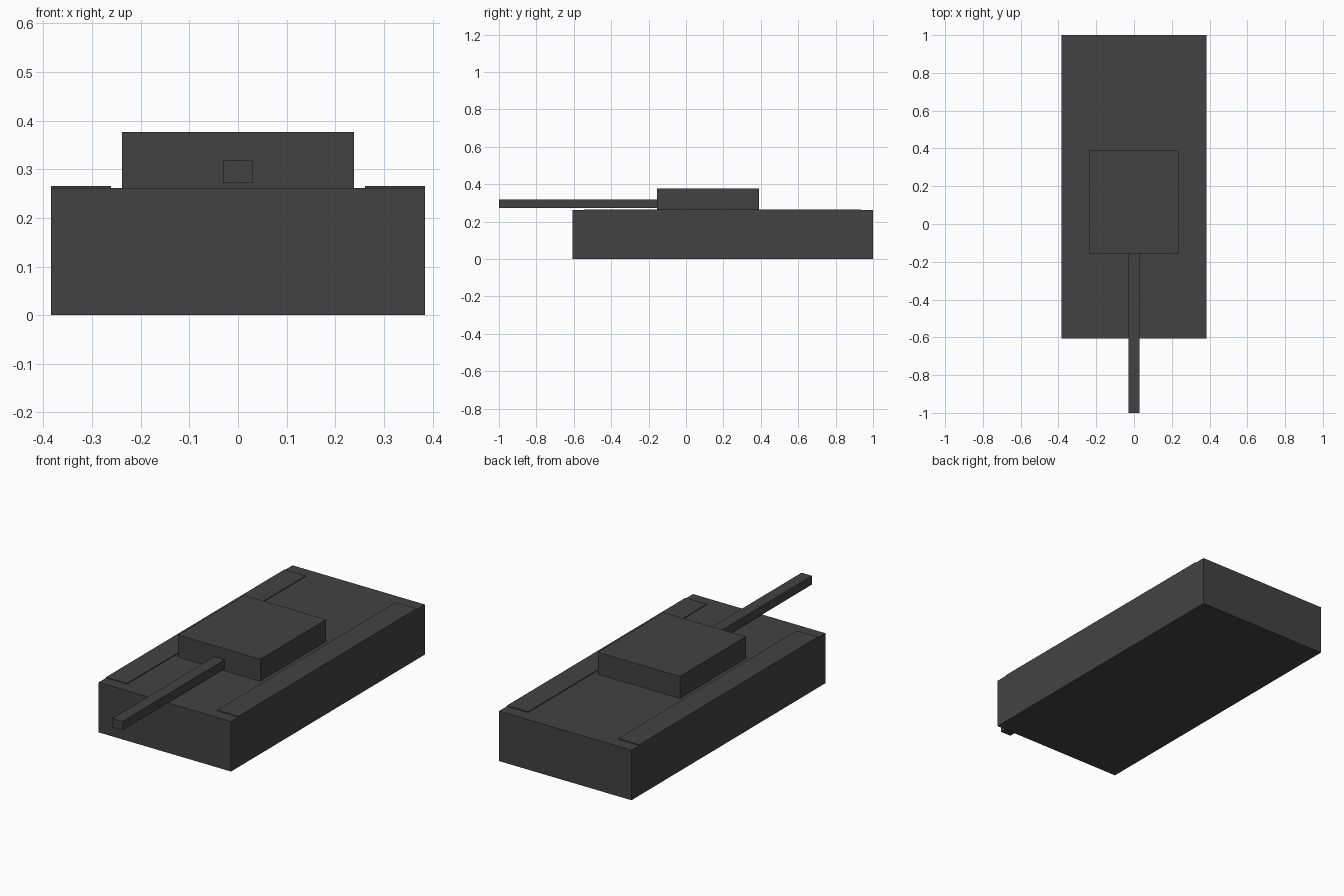
import bpy

if "Cube" in bpy.data.objects:
    bpy.data.objects.remove(bpy.data.objects["Cube"])

paint = bpy.data.materials.new("dark_grey_paint")
paint.diffuse_color = (0.055, 0.055, 0.055, 1)
paint.use_nodes = True
paint.node_tree.nodes["Principled BSDF"].inputs["Base Color"].default_value = paint.diffuse_color


def box(name, x, y, z):
    """Axis-aligned box from (min, max) ranges."""
    ranges = (x, y, z)
    bpy.ops.mesh.primitive_cube_add(size=1, location=[(a + b) / 2 for a, b in ranges])
    ob = bpy.context.object
    ob.name = name
    ob.scale = [b - a for a, b in ranges]
    bpy.ops.object.transform_apply(location=False, rotation=False, scale=True)
    ob.data.materials.append(paint)
    return ob


# Main body
box("hull", (-0.384, 0.384), (-0.606, 1.0), (0, 0.262))

# Tracks, flush with the hull sides and just proud of the deck
for side, x in (("left", (-0.384, -0.261)), ("right", (0.261, 0.384))):
    box(side + "_track", x, (-0.545, 0.935), (0, 0.266))

# Turret and gun
box("turret", (-0.238, 0.238), (-0.155, 0.391), (0.262, 0.377))
box("gun_barrel", (-0.03, 0.03), (-1.0, -0.155), (0.272, 0.318))
